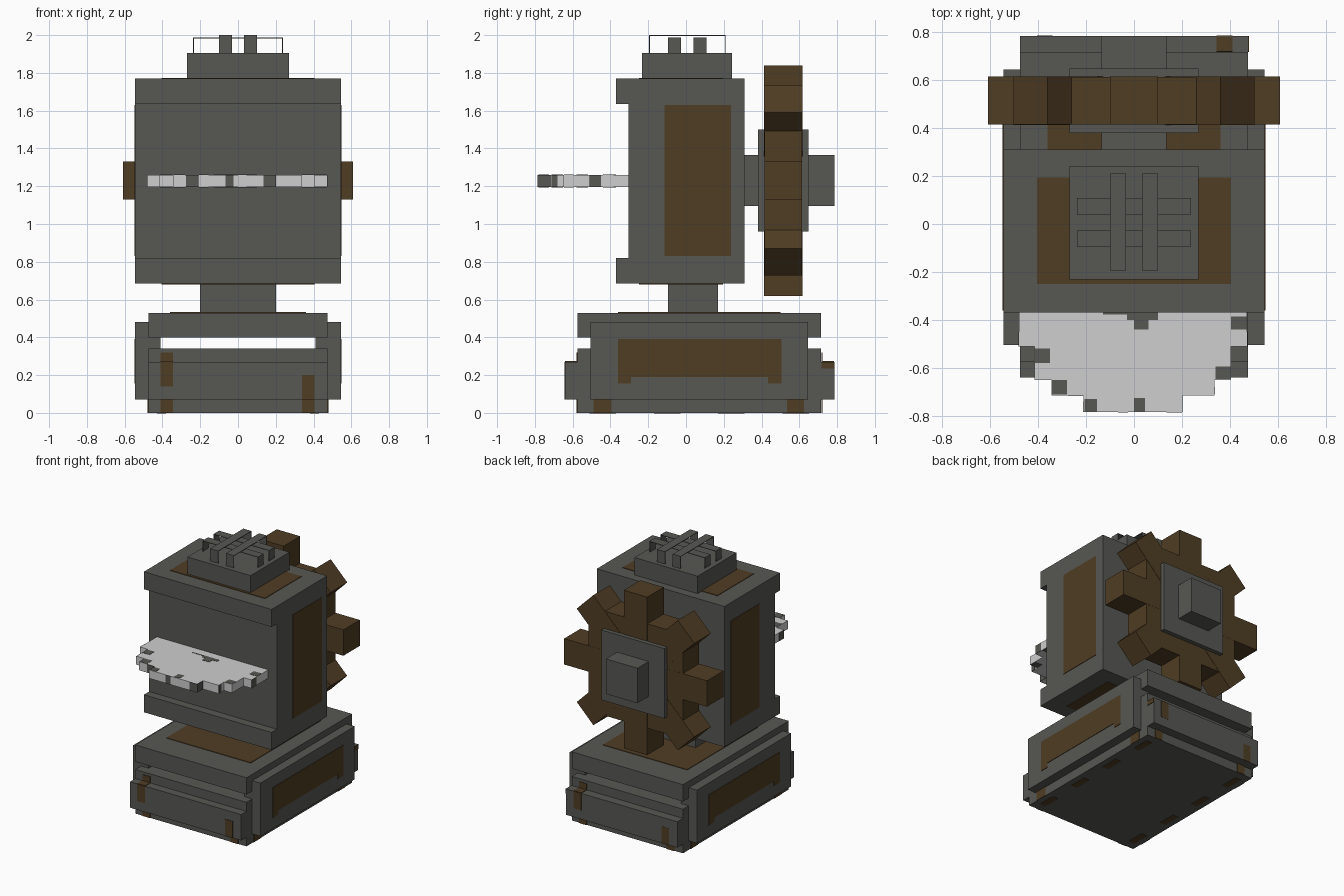
import bpy, bmesh, math
from mathutils import Matrix

if "Cube" in bpy.data.objects:
    bpy.data.objects.remove(bpy.data.objects["Cube"], do_unlink=True)


def material(name, rgb):
    m = bpy.data.materials.new(name)
    m.use_nodes = True
    m.diffuse_color = (*rgb, 1)
    m.node_tree.nodes["Principled BSDF"].inputs["Base Color"].default_value = (*rgb, 1)
    return m


GREY = material("dark grey iron", (0.095, 0.096, 0.087))
RUST = material("brown rust", (0.080, 0.047, 0.017))
STEEL = material("light steel", (0.62, 0.62, 0.62))


def boxes(name, mat, items):
    """One object from boxes (x0, x1, y0, y1, z0, z1), with an optional transform."""
    bm = bmesh.new()
    for item in items:
        b, turn = item if isinstance(item[0], tuple) else (item, Matrix())
        lo, hi = b[0::2], b[1::2]
        place = Matrix.Translation([(p + q) / 2 for p, q in zip(lo, hi)])
        size = Matrix.Diagonal([q - p for p, q in zip(lo, hi)] + [1])
        bmesh.ops.create_cube(bm, size=1, matrix=turn @ place @ size)
    me = bpy.data.meshes.new(name)
    bm.to_mesh(me)
    bm.free()
    me.materials.append(mat)
    ob = bpy.data.objects.new(name, me)
    bpy.context.collection.objects.link(ob)
    return ob


def both(b):
    """A box and its mirror image across x = 0."""
    return [b, (-b[1], -b[0]) + tuple(b[2:])]


T = 0.004   # thickness of painted plates

# Base: lower block, lid with an open slot below it, side panels, end plates
boxes("base_block", GREY, [(-.475, .475, -.575, .715, 0, .34)])
boxes("base_lid", GREY, [(-.475, .475, -.575, .715, .40, .53)])
boxes("base_side_panels", GREY, both((.41, .545, -.505, .645, .07, .48)))
boxes("base_end_plates", GREY, [(-.475, .475, -.64, -.575, .07, .27),
                                (-.475, .475, .715, .785, .07, .27)])

# Neck, body with front lips, and cap
boxes("neck", GREY, [(-.2, .2, -.095, .17, .53, .685)])
boxes("body", GREY, [(-.545, .545, -.305, .31, .685, 1.77)])
boxes("body_front_lips", GREY, [(-.545, .545, -.37, -.305, .685, .82),
                                (-.545, .545, -.37, -.305, 1.635, 1.77)])
boxes("cap", GREY, [(-.27, .27, -.232, .243, 1.77, 1.905)])

# Thin bent straps on the cap: two along y, two along x slightly lower
straps = []
for c in (-.067, .067):
    straps += [(c - .034, c + .034, -.195, .21, 1.996, 2.0),
               (c - .034, c + .034, -.195, -.191, 1.905, 1.998),
               (c - .034, c + .034, .206, .21, 1.905, 1.998)]
    d = c + .0065
    straps += [(-.237, .237, d - .034, d + .034, 1.983, 1.987)]
    straps += both((.233, .237, d - .034, d + .034, 1.905, 1.985))
boxes("cap_straps", GREY, straps)

# Gear: square core and four crossed bars making eight teeth
GZ = 1.23
gear = [(-.403, .403, .416, .614, GZ - .403, GZ + .403)]
for k in range(4):
    turn = Matrix.Translation((0, 0, GZ)) @ Matrix.Rotation(k * math.pi / 4, 4, 'Y')
    e = k * .0004
    gear.append(((-.61, .61, .415 - e, .615 + e, -.1, .1), turn))
boxes("gear", RUST, gear)
boxes("gear_hub", GREY, [(-.27, .27, .38, .648, GZ - .27, GZ + .27)])
boxes("gear_axle", GREY, [(-.135, .135, .305, .785, GZ - .135, GZ + .135)])

# Saw blade: stepped half disc
B0, B1 = 1.195, 1.26
boxes("saw_blade", STEEL, [
    (-.48, .472, -.51, -.3, B0, B1), (-.415, .405, -.65, -.5, B0, B1),
    (-.345, .335, -.715, -.64, B0, B1), (-.21, .2, -.785, -.7, B0, B1)])

# Dark chips through the blade's faces and on its rim
spots = [(-.412, -.35, -.58, -.52), (.34, .402, -.647, -.595), (-.342, -.28, -.712, -.65),
         (-.207, -.155, -.782, -.73), (0, .045, -.782, -.725), (.405, .469, -.44, -.385),
         (0, .06, -.44, -.37), (-.03, .1, -.4, -.37), (-.13, -.03, -.378, -.37)]
chips = [s + (B0 - .002, B1 + .002) for s in spots]
for x0, x1, y in ((-.275, -.21, -.715), (-.067, -.025, -.785), (.135, .2, -.785)):
    chips.append((x0, x1, y - .002, y + .002, B0, B1))
for x, y0, y1 in ((.2, -.785, -.715), (.335, -.71, -.68), (.472, -.51, -.45),
                  (-.48, -.51, -.45), (-.21, -.785, -.74)):
    chips.append((x - .002, x + .002, y0, y1, B0, B1))
boxes("blade_chips", GREY, chips)

# Rust panels on the body, its underside and the lid
boxes("body_side_rust", RUST, both((.545, .545 + T, -.115, .238, .83, 1.63)))
boxes("body_end_rust", RUST, [(-.405, .405, -.25, .195, 1.768, 1.77 + T),
                              (-.405, .405, -.25, .195, .685 - T, .69)])
boxes("lid_rust", RUST, [(-.36, .36, -.36, .5, .528, .53 + T)])

# Rust panels on the base sides, with small feet at both ends
side = []
for y0, y1, z0, z1 in ((-.36, .505, .19, .39), (-.36, -.29, .155, .195), (.435, .505, .155, .195)):
    side += both((.545, .545 + T, y0, y1, z0, z1))
for y0, y1 in ((-.49, -.395), (.535, .625)):
    side += both((.475, .475 + T, y0, y1, 0, .07))
boxes("base_side_rust", RUST, side)

# Rust streaks on the base ends; the back repeats the front turned round
streaks = [(-.41, -.345, -.575 - T, -.575, 0, .07), (-.41, -.345, -.64 - T, -.64, .14, .27),
           (-.41, -.345, -.64, -.575, .268, .27 + T), (-.41, -.345, -.575 - T, -.575, .27, .32),
           (.34, .405, -.575 - T, -.575, 0, .07), (.34, .405, -.64 - T, -.64, .07, .2)]
spin = Matrix.Translation((0, .1425, 0)) @ Matrix.Rotation(math.pi, 4, 'Z')
boxes("base_end_rust", RUST, streaks + [(s, spin) for s in streaks] +
      both((.475, .475 + T, .718, .785, .235, .27))[:1])

# Rust patches under the base along its long edges
under = []
for y in (-.44, -.1, .24, .58):
    under += both((.38, .43, y - .07, y + .07, -.002, .002))
boxes("base_under_rust", RUST, under)
